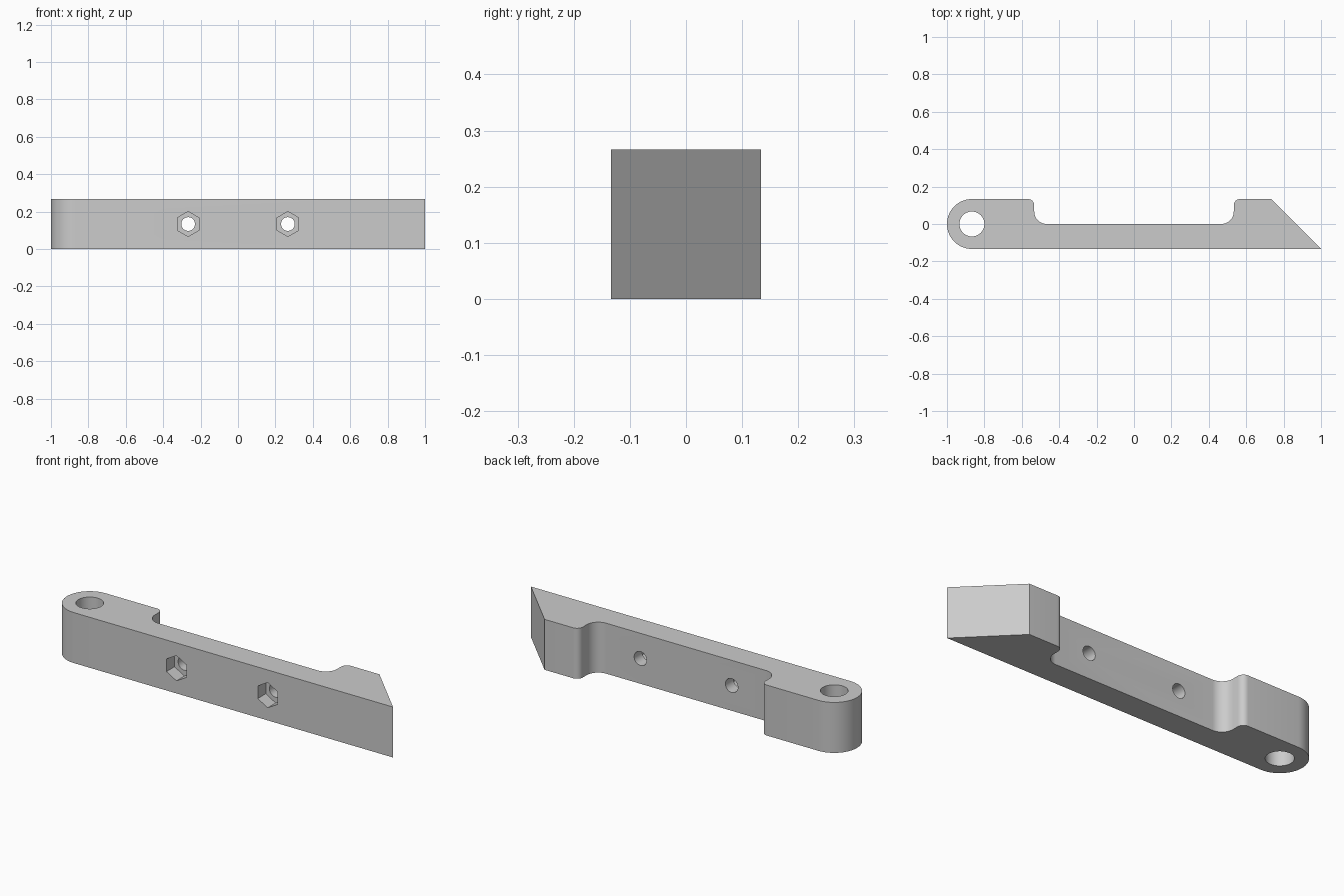
import bpy, bmesh
from math import sin, cos, pi, radians
from mathutils import Matrix

old = bpy.data.objects.get("Cube")
if old:
    bpy.data.objects.remove(old, do_unlink=True)

U = 1 / 15            # design module
HALF = 2 * U          # half the bar's width
HEIGHT = 4 * U

grey = bpy.data.materials.new("light grey")
grey.use_nodes = True
colour = (0.6, 0.6, 0.6, 1)
grey.diffuse_color = colour
grey.node_tree.nodes["Principled BSDF"].inputs["Base Color"].default_value = colour


def arc(cx, cy, r, start, end, steps):
    """Points along an arc, angles in degrees."""
    angles = [radians(start + (end - start) * i / steps) for i in range(steps + 1)]
    return [(cx + r * cos(a), cy + r * sin(a)) for a in angles]


def make_object(name, bm):
    bmesh.ops.recalc_face_normals(bm, faces=bm.faces)
    mesh = bpy.data.meshes.new(name)
    bm.to_mesh(mesh)
    bm.free()
    mesh.materials.append(grey)
    obj = bpy.data.objects.new(name, mesh)
    bpy.context.collection.objects.link(obj)
    return obj


def cut_prism(target, name, sides, radius, depth, matrix):
    """Subtract a prism from the target and remove the cutter."""
    bm = bmesh.new()
    bmesh.ops.create_cone(bm, cap_ends=True, segments=sides, radius1=radius,
                          radius2=radius, depth=depth, matrix=matrix)
    cutter = make_object(name, bm)
    cutter.hide_render = True
    mod = target.modifiers.new(name, "BOOLEAN")
    mod.operation, mod.solver, mod.object = "DIFFERENCE", "EXACT", cutter
    bpy.context.view_layer.objects.active = target
    bpy.ops.object.modifier_apply(modifier=name)
    bpy.data.objects.remove(cutter, do_unlink=True)


# Bar outline: slanted tip, filleted recess, rounded eye end
outline = [(1, -HALF), (11 * U, HALF)]
outline += arc(8.5 * U, 1.5 * U, U / 2, 90, 180, 8)
outline += arc(7 * U, U, U, 0, -90, 12)
outline += arc(-7 * U, U, U, 270, 180, 12)
outline += arc(-8.5 * U, 1.5 * U, U / 2, 0, 90, 8)
outline += arc(-13 * U, 0, HALF, 90, 270, 32)

bm = bmesh.new()
base = bm.faces.new([bm.verts.new((x, y, 0)) for x, y in outline])
top = bmesh.ops.extrude_face_region(bm, geom=[base])["geom"]
bmesh.ops.translate(bm, vec=(0, 0, HEIGHT),
                    verts=[g for g in top if isinstance(g, bmesh.types.BMVert)])
bar = make_object("latch_bar", bm)

# Pivot hole through the eye end
cut_prism(bar, "pivot_hole", 48, U, 1, Matrix.Translation((-13 * U, 0, HALF)))

# Bolt holes with hexagonal nut pockets on the front
to_front = Matrix.Rotation(pi / 2, 4, "X")
for side in (-1, 1):
    x = side * 4 * U
    cut_prism(bar, "bolt_hole", 32, 0.55 * U, 1,
              Matrix.Translation((x, 0, HALF)) @ to_front)
    cut_prism(bar, "nut_pocket", 6, U, 2 * U,
              Matrix.Translation((x, -HALF, HALF)) @ to_front)

bpy.ops.object.select_all(action="DESELECT")
bar.select_set(True)
bpy.context.view_layer.objects.active = bar
bpy.ops.object.shade_smooth_by_angle(angle=radians(30))
